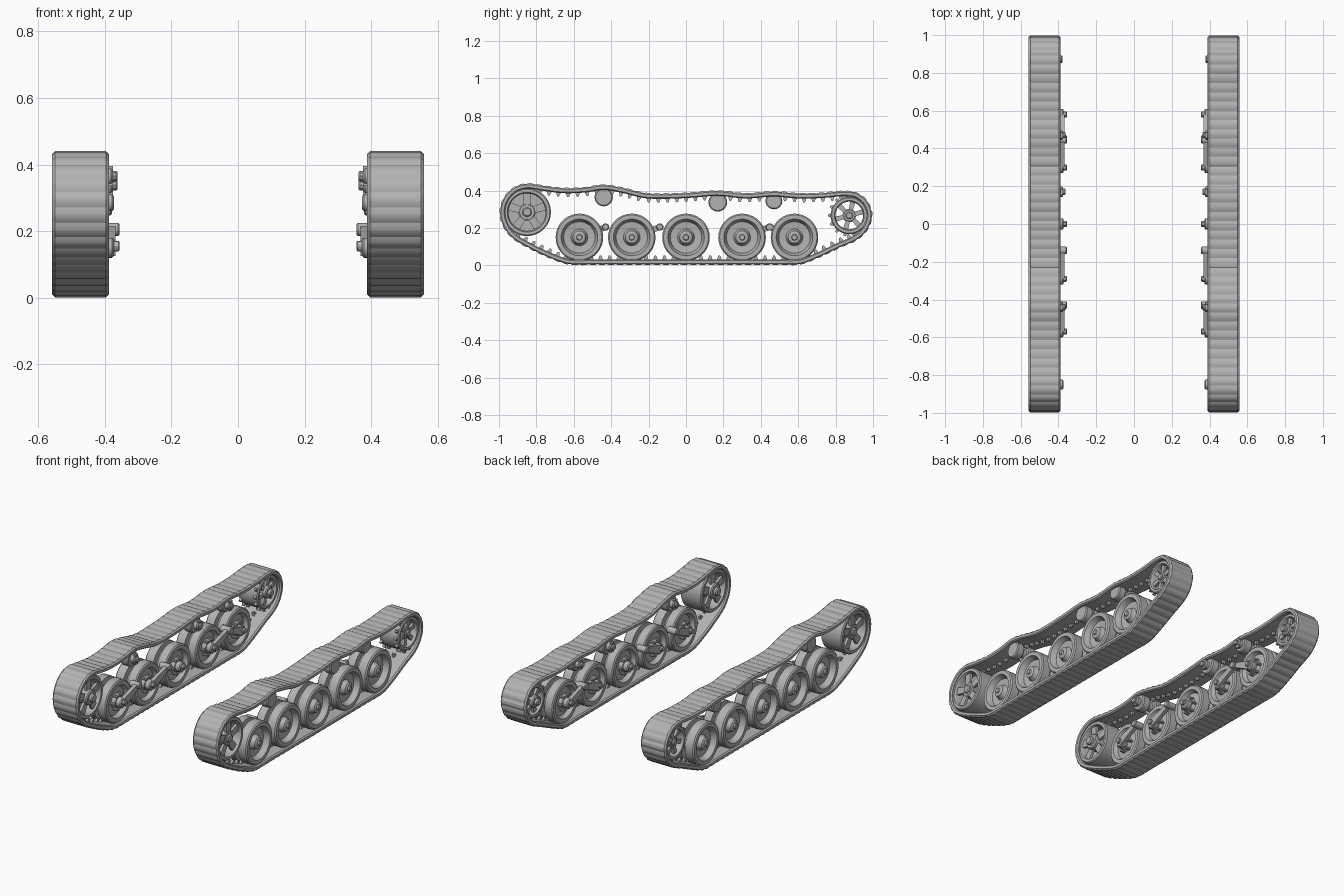
import bpy, bmesh, math
from mathutils import Vector, Matrix

if "Cube" in bpy.data.objects:
    bpy.data.objects.remove(bpy.data.objects["Cube"])

steel = bpy.data.materials.new("worn grey steel")
steel.diffuse_color = (0.45, 0.45, 0.45, 1)
steel.use_nodes = True
steel.node_tree.nodes["Principled BSDF"].inputs["Base Color"].default_value = steel.diffuse_color


def finish(bm, name, angle=30):
    """Turn a bmesh into a part mirrored to both sides."""
    bmesh.ops.remove_doubles(bm, verts=bm.verts, dist=1e-5)
    bmesh.ops.recalc_face_normals(bm, faces=bm.faces)
    me = bpy.data.meshes.new(name)
    bm.to_mesh(me)
    bm.free()
    me.materials.append(steel)
    for p in me.polygons:
        p.use_smooth = True
    me.set_sharp_from_angle(angle=math.radians(angle))
    ob = bpy.data.objects.new(name, me)
    bpy.context.collection.objects.link(ob)
    ob.modifiers.new("both_sides", 'MIRROR').use_mirror_merge = False
    return ob


def loft(bm, rings):
    """Skin a closed loop of closed sections."""
    rows = [[bm.verts.new(p) for p in r] for r in rings]
    n = len(rows[0])
    for a, b in zip(rows, rows[1:] + rows[:1]):
        for j in range(n):
            k = (j + 1) % n
            bm.faces.new((a[j], a[k], b[k], b[j]))


def lathe(bm, y, z, profile, seg=32):
    """Spin a closed (x, radius) profile about an axle along x."""
    rings = []
    for i in range(seg):
        a = 2 * math.pi * i / seg
        rings.append([(x, y + r * math.cos(a), z + r * math.sin(a)) for x, r in profile])
    loft(bm, rings)


def drum(bm, y, z, x0, x1, r, seg=20):
    b = min(0.006, r * 0.25)
    lathe(bm, y, z, [(x0, 0), (x0, r - b), (x0 + b, r), (x1 - b, r), (x1, r - b), (x1, 0)], seg)


def bar(bm, p, q, x0, x1, w0, w1):
    """Tapered flat bar between two (y, z) points."""
    p, q = Vector(p), Vector(q)
    d = (q - p).normalized()
    n = Vector((-d.y, d.x))
    pts = [p + n * w0, q + n * w1, q - n * w1, p - n * w0]
    lo, hi = ([bm.verts.new((x, c.x, c.y)) for c in pts] for x in (x0, x1))
    bm.faces.new(lo)
    bm.faces.new(hi)
    for i in range(4):
        j = (i + 1) % 4
        bm.faces.new((lo[i], lo[j], hi[j], hi[i]))


# Track path in (y, z), counter-clockwise
ctrl = [Vector(c) for c in [
    (-.62, .003), (-.5, .002), (0, .002), (.5, .002), (.61, .004), (.70, .036), (.82, .092),
    (.92, .138), (.975, .195), (.997, .27), (.975, .34), (.92, .388), (.85, .40),
    (.72, .39), (.6, .388), (.47, .398), (.32, .388), (.17, .402), (.03, .392),
    (-.12, .386), (-.22, .39), (-.33, .416), (-.44, .434), (-.54, .42), (-.65, .416),
    (-.75, .427), (-.85, .44), (-.92, .42), (-.975, .365), (-.997, .29), (-.98, .21),
    (-.93, .145), (-.82, .08), (-.70, .026)]]
dense = []
for i in range(len(ctrl)):
    a, b, c, d = (ctrl[(i + k - 1) % len(ctrl)] for k in range(4))
    for s in range(24):
        # tangents scaled by local span keep uneven spacing smooth
        t = s / 24
        L = (c - b).length
        m0 = (c - a) / ((c - b).length + (b - a).length) * L
        m1 = (d - b) / ((d - c).length + (c - b).length) * L
        dense.append(b * (2*t**3 - 3*t*t + 1) + m0 * (t**3 - 2*t*t + t)
                     + c * (3*t*t - 2*t**3) + m1 * (t**3 - t*t))

# Even steps along the path, three per shoe
SHOES = 90
N = SHOES * 3
dist = [0]
for i, p in enumerate(dense):
    dist.append(dist[-1] + (dense[(i + 1) % len(dense)] - p).length)
path, k = [], 0
for i in range(N):
    s = dist[-1] * i / N
    while dist[k + 1] < s:
        k += 1
    f = (s - dist[k]) / (dist[k + 1] - dist[k])
    path.append(dense[k].lerp(dense[(k + 1) % len(dense)], f))
normals = []
for i in range(N):
    t = (path[(i + 1) % N] - path[i - 1]).normalized()
    normals.append(Vector((t.y, -t.x)))

# Track belt with a shallow groove between shoes
bm = bmesh.new()
rings = []
for i, (p, n) in enumerate(zip(path, normals)):
    g = 0.005 if i % 3 == 0 else 0
    sec = [(.388, -.024), (.388, -.009), (.397, -g), (.549, -g),
           (.558, -.009), (.558, -.024), (.550, -.030), (.396, -.030)]
    rings.append([(x, p.x + n.x * h, p.y + n.y * h) for x, h in sec])
loft(bm, rings)
finish(bm, "track_belt", 25)

# Guide teeth along the inner middle of the belt
bm = bmesh.new()
for i in range(1, N, 3):
    p, n = path[i], normals[i]
    bar(bm, p - n * .028, p - n * .050, .466, .480, .013, .005)
finish(bm, "guide_teeth")

# Paired road wheels: tyre, dished face, stepped hub, middle groove
wheels = [-.57, -.29, 0, .30, .58]
WZ = .15
bm = bmesh.new()
wheel_profile = [(.405, 0), (.405, .035), (.425, .045), (.430, .085), (.405, .097), (.405, .120),
                 (.411, .127), (.459, .127), (.461, .095), (.485, .095), (.487, .127),
                 (.539, .127), (.546, .120), (.546, .098), (.538, .094), (.512, .084), (.508, .045),
                 (.520, .038), (.535, .034), (.540, .026), (.540, .016), (.548, .013), (.548, 0)]
for y in wheels:
    lathe(bm, y, WZ, wheel_profile, 36)
finish(bm, "road_wheels")

# Axle ends and bolts on the inner side
bm = bmesh.new()
for y in wheels:
    drum(bm, y, WZ, .372, .41, .030)
    drum(bm, y, WZ + .005, .355, .38, .016, 12)
    for j in range(6):
        a = j * math.pi / 3
        drum(bm, y + .045 * math.cos(a), WZ + .045 * math.sin(a), .395, .43, .008, 8)
finish(bm, "axle_hubs")

# Swing arms reaching up to their pivots
bm = bmesh.new()
for y0, y1 in ((-.57, -.43), (-.29, -.14), (.30, .445), (.58, .45)):
    bar(bm, (y0, WZ), (y1, .205), .368, .390, .026, .014)
    drum(bm, y1, .205, .355, .425, .020, 14)
finish(bm, "swing_arms")


def spoked_wheel(name, y, z, r, rim, spokes, spoke_w, faces):
    """Drum wheel with a thick rim, hub and radial spokes."""
    bm = bmesh.new()
    x0, x1 = faces
    lathe(bm, y, z, [(x0, r - rim), (x0, r - .006), (x0 + .006, r), (x1 - .006, r),
                     (x1, r - .006), (x1, r - rim), (x1 - .012, r - rim - .006),
                     (x0 + .012, r - rim - .006)], 36)
    drum(bm, y, z, x0 - .01, x1 - .012, r * .36)
    drum(bm, y, z, x0 - .03, x1, r * .2, 14)
    for j in range(spokes):
        a = 2 * math.pi * (j + .25) / spokes
        d = Vector((math.cos(a), math.sin(a)))
        c = Vector((y, z))
        for s0 in (x0 + .01, x1 - .03):
            bar(bm, c + d * r * .25, c + d * (r - rim * .6), s0, s0 + .016, spoke_w, spoke_w * 1.3)
    return bm


# Front wheel with a solid middle web
bm = spoked_wheel("front_wheel", -.85, .285, .128, .022, 5, .018, (.402, .545))
drum(bm, -.85, .285, .462, .486, .112, 32)
finish(bm, "front_wheel")

# Rear toothed drive wheel
bm = spoked_wheel("rear_wheel", .873, .267, .100, .020, 6, .011, (.408, .542))
for j in range(14):
    a = 2 * math.pi * j / 14
    d = Vector((math.cos(a), math.sin(a)))
    c = Vector((.873, .267))
    for x in (.415, .518):
        bar(bm, c + d * .095, c + d * .114, x, x + .016, .012, .005)
finish(bm, "rear_wheel")

# Return rollers under the top run with inner brackets
bm = bmesh.new()
for y, z, r in ((-.44, .365, .049), (.17, .338, .050), (.47, .345, .045)):
    drum(bm, y, z, .402, .455, r, 24)
    drum(bm, y, z, .490, .540, r, 24)
    drum(bm, y, z, .375, .50, r * .55, 16)
    drum(bm, y, z, .362, .38, r * .35, 10)
    bar(bm, (y, z + .03), (y, z - .03), .376, .388, .014, .014)
finish(bm, "return_rollers")
